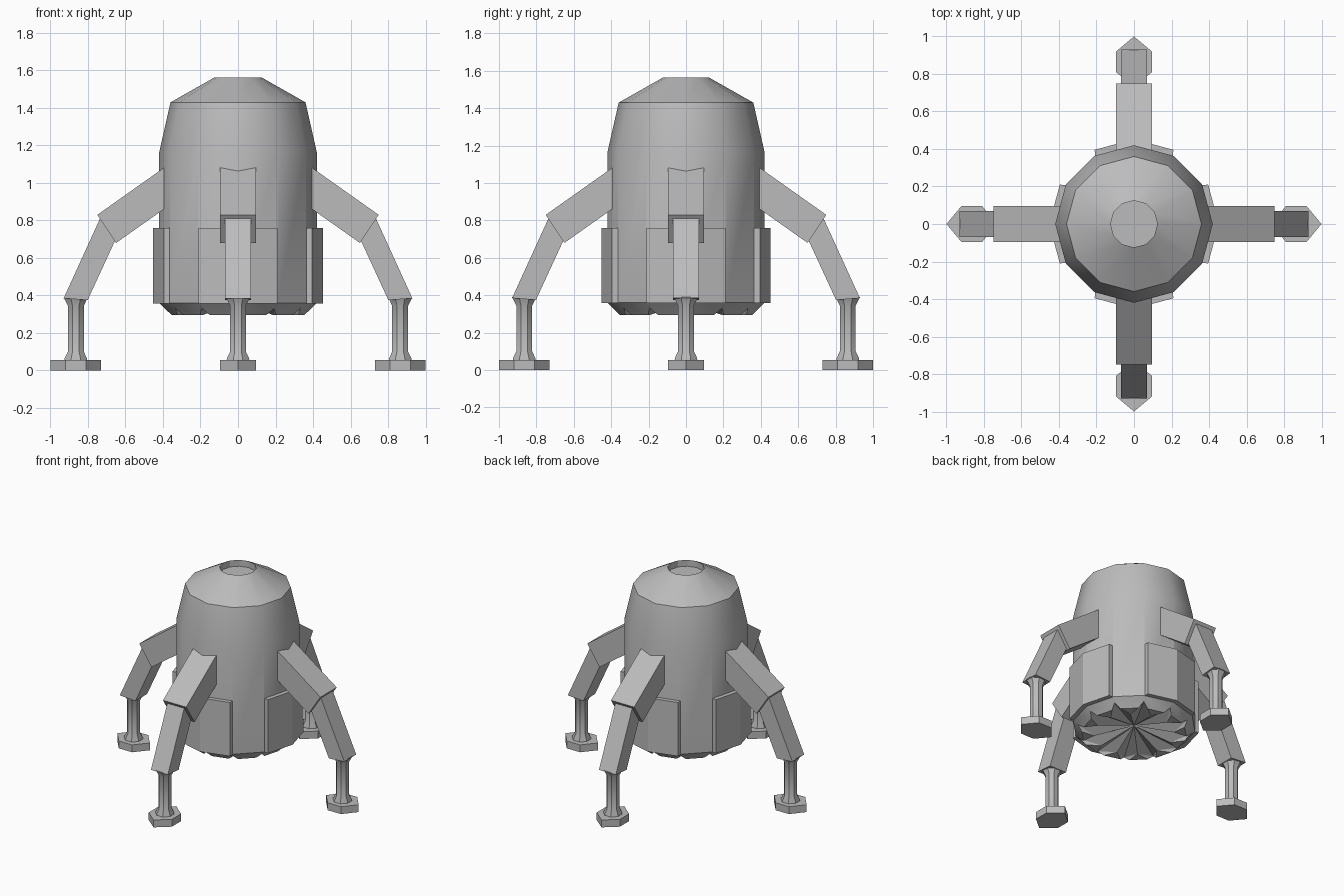
import bpy, bmesh
from math import sin, cos, pi, radians
from mathutils import Matrix, Vector

cube = bpy.data.objects.get("Cube")
if cube:
    bpy.data.objects.remove(cube, do_unlink=True)

grey = bpy.data.materials.new("hull_grey")
grey.use_nodes = True
grey.diffuse_color = (0.5, 0.5, 0.5, 1)
grey.node_tree.nodes["Principled BSDF"].inputs["Base Color"].default_value = (0.5, 0.5, 0.5, 1)


def finish(name, bm, turn=0):
    bmesh.ops.remove_doubles(bm, verts=bm.verts, dist=0.0001)
    bmesh.ops.recalc_face_normals(bm, faces=bm.faces)
    bm.transform(Matrix.Rotation(turn, 4, 'Z'))
    mesh = bpy.data.meshes.new(name)
    bm.to_mesh(mesh)
    bm.free()
    mesh.materials.append(grey)
    obj = bpy.data.objects.new(name, mesh)
    bpy.context.collection.objects.link(obj)
    bpy.ops.object.select_all(action='DESELECT')
    obj.select_set(True)
    bpy.context.view_layer.objects.active = obj
    bpy.ops.object.shade_smooth_by_angle(angle=radians(29.8))
    return obj


def polar(r, degrees, z):
    return Vector((r * cos(radians(degrees)), r * sin(radians(degrees)), z))


def face(bm, points):
    return bm.faces.new([bm.verts.new(p) for p in points])


def lathe(bm, profile, sides, start=0, centre=(0, 0, 0), cap_last=True):
    """Stack rings of (radius, height) and close the last one."""
    step = 360 / sides
    rings = [[bm.verts.new(polar(r, start + i * step, z) + Vector(centre))
              for i in range(sides)] for r, z in profile]
    for a, b in zip(rings, rings[1:]):
        for i in range(sides):
            j = (i + 1) % sides
            bm.faces.new((a[i], a[j], b[j], b[i]))
    if cap_last:
        bm.faces.new(rings[-1])
    return rings


def prism(bm, outline, offset):
    """Extrude a closed outline along an offset."""
    base = face(bm, outline)
    out = bmesh.ops.extrude_face_region(bm, geom=[base])["geom"]
    bmesh.ops.translate(bm, vec=offset, verts=[v for v in out if isinstance(v, bmesh.types.BMVert)])


# Capsule hull with a recessed hatch at the top
bm = bmesh.new()
lathe(bm, [(0.42, 0.36), (0.42, 1.165), (0.36, 1.43), (0.125, 1.563), (0.125, 1.515)], 12)

# Underside: chamfered rim with a notched twelve-pointed star recess
hub = Vector((0, 0, 0.36))
for k in range(12):
    a = 30 * k
    rim, rim_next = polar(0.42, a, 0.36), polar(0.42, a + 30, 0.36)
    tip, tip_next = polar(0.385, a, 0.33), polar(0.385, a + 30, 0.33)
    left, right = polar(0.355, a + 5, 0.295), polar(0.355, a + 25, 0.295)
    corner = polar(0.27, a + 15, 0.295)
    face(bm, (rim, left, right, rim_next))
    face(bm, (rim, tip, left))
    face(bm, (rim_next, right, tip_next))
    face(bm, (left, corner, right))
    face(bm, (tip, corner, left))
    face(bm, (tip_next, right, corner))
    face(bm, (hub, corner, tip))
    face(bm, (hub, tip_next, corner))
finish("capsule_hull", bm)

# Four landing legs, each with a hull panel behind it
FOOT_X = 0.865
for side, turn in (("left", 0), ("back", pi / 2), ("right", pi), ("front", 3 * pi / 2)):
    # Raised panel that follows two hull facets
    bm = bmesh.new()
    inner = [polar(0.415, a, 0.358) for a in (30, 0, -30)]
    outer = [polar(0.42, a, 0.358) + Vector((0.032, 0, 0)) for a in (-30, 0, 30)]
    prism(bm, inner + outer, (0, 0, 0.402))
    finish(side + "_hull_panel", bm, turn)

    # Upper arm
    bm = bmesh.new()
    arm = [(0.35, 1.113), (0.75, 0.83), (0.65, 0.68), (0.25, 0.963)]
    prism(bm, [(x, -0.096, z) for x, z in arm], (0, 0.192, 0))
    finish(side + "_upper_arm", bm, turn)

    # Lower arm
    bm = bmesh.new()
    shin = [(0.735, 0.812), (0.93, 0.385), (0.802, 0.375), (0.652, 0.70)]
    prism(bm, [(x, -0.07, z) for x, z in shin], (0, 0.14, 0))
    finish(side + "_lower_arm", bm, turn)

    # Strut flaring into the arm and the foot
    bm = bmesh.new()
    lathe(bm, [(0.066, 0.05), (0.064, 0.065), (0.046, 0.1), (0.046, 0.345), (0.07, 0.39)],
          8, 22.5, (FOOT_X, 0, 0))
    finish(side + "_strut", bm, turn)

    # Pointed foot pad
    bm = bmesh.new()
    pad = [(0.135, 0), (0.055, 0.096), (-0.055, 0.096),
           (-0.135, 0), (-0.055, -0.096), (0.055, -0.096)]
    prism(bm, [(FOOT_X + x, y, 0) for x, y in pad], (0, 0, 0.055))
    finish(side + "_foot_pad", bm, turn)
